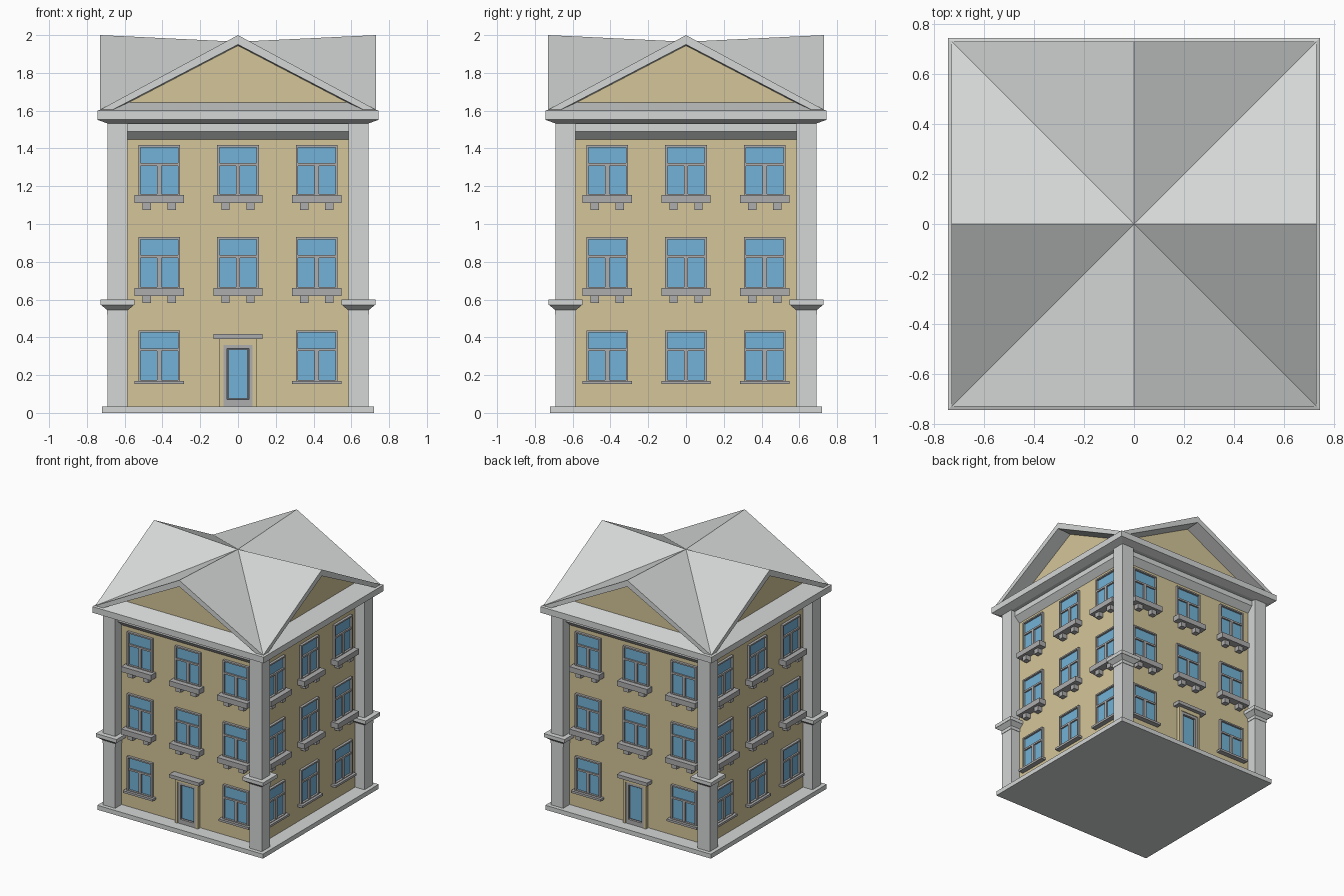
import bpy, bmesh, math
from mathutils import Matrix, Vector

if "Cube" in bpy.data.objects:
    bpy.data.objects.remove(bpy.data.objects["Cube"])

def material(name, rgb):
    m = bpy.data.materials.new(name)
    m.diffuse_color = (*rgb, 1)
    m.use_nodes = True
    m.node_tree.nodes["Principled BSDF"].inputs["Base Color"].default_value = m.diffuse_color
    return m

TRIM = material("pale_stone", (0.66, 0.68, 0.67))
WALL = material("tan_plaster", (0.66, 0.56, 0.32))
FRAME = material("grey_frame", (0.42, 0.42, 0.42))
GLASS = material("blue_glass", (0.17, 0.45, 0.68))
DARK = material("dark_door_frame", (0.09, 0.11, 0.13))

W = 0.61                                   # wall plane distance from the centre

def finish(name, bm, mat):
    bmesh.ops.recalc_face_normals(bm, faces=bm.faces)
    me = bpy.data.meshes.new(name)
    bm.to_mesh(me)
    bm.free()
    me.materials.append(mat)
    ob = bpy.data.objects.new(name, me)
    bpy.context.collection.objects.link(ob)
    return ob

def square_loft(bm, profile, cx=0, cy=0):
    """Stack of square rings (half width, z), capped at both ends."""
    rings = [[bm.verts.new((cx + sx * h, cy + sy * h, z))
              for sx, sy in ((-1, -1), (1, -1), (1, 1), (-1, 1))] for h, z in profile]
    for a, b in zip(rings, rings[1:]):
        for i in range(4):
            j = (i + 1) % 4
            bm.faces.new((a[i], a[j], b[j], b[i]))
    bm.faces.new(rings[0][::-1])
    bm.faces.new(rings[-1])

def side_boxes(name, boxes, mat, side):
    """Boxes (u0, u1, z0, z1, d0, d1) with d measured outward from the wall."""
    bm = bmesh.new()
    for u0, u1, z0, z1, d0, d1 in boxes:
        mtx = (Matrix.Translation(((u0 + u1) / 2, -W - (d0 + d1) / 2, (z0 + z1) / 2))
               @ Matrix.Diagonal((u1 - u0, d1 - d0, z1 - z0, 1)))
        bmesh.ops.create_cube(bm, size=1, matrix=mtx)
    bm.transform(Matrix.Rotation(side * math.pi / 2, 4, 'Z'))
    return finish(name, bm, mat)

def side_prism(name, pts, mat, side):
    """Prism through points given as two matching end outlines."""
    bm = bmesh.new()
    a, b = [[bm.verts.new(p) for p in outline] for outline in pts]
    bm.faces.new(a)
    bm.faces.new(b[::-1])
    for i in range(len(a)):
        j = (i + 1) % len(a)
        bm.faces.new((a[i], a[j], b[j], b[i]))
    bm.transform(Matrix.Rotation(side * math.pi / 2, 4, 'Z'))
    return finish(name, bm, mat)

# main stacked masses
for name, profile, mat in (
        ("base_slab", [(0.72, 0), (0.72, 0.035)], TRIM),
        ("wall_body", [(W, 0.03), (W, 1.56)], WALL),
        ("cornice", [(0.685, 1.53), (0.745, 1.552), (0.745, 1.60), (W, 1.645)], TRIM)):
    bm = bmesh.new()
    square_loft(bm, profile)
    finish(name, bm, mat)

# corner pillars with a collar
for sx in (-1, 1):
    for sy in (-1, 1):
        bm = bmesh.new()
        square_loft(bm, [(0.0525, 0.03), (0.0525, 0.52), (0.056, 0.52), (0.056, 0.545),
                         (0.088, 0.572), (0.09, 0.572), (0.09, 0.60), (0.0525, 0.60),
                         (0.0525, 1.54)], sx * 0.6375, sy * 0.6375)
        finish("corner_pillar", bm, TRIM)

# four-gabled roof slab: ridges dip slightly to the centre, valleys run to the corners
bm = bmesh.new()
R = 0.73
rings = []
for peak, corner, mid in ((2.0, 1.605, 1.965), (1.95, 1.57, 1.915)):
    ring = []
    for k in range(4):
        rot = Matrix.Rotation(k * math.pi / 2, 3, 'Z')
        ring.append(bm.verts.new(rot @ Vector((0, -R, peak))))
        ring.append(bm.verts.new(rot @ Vector((R, -R, corner))))
    centre = bm.verts.new((0, 0, mid))
    for i in range(8):
        bm.faces.new((centre, ring[i], ring[(i + 1) % 8]))
    rings.append(ring)
for i in range(8):
    j = (i + 1) % 8
    bm.faces.new((rings[0][i], rings[1][i], rings[1][j], rings[0][j]))
finish("roof", bm, TRIM)

def window(x, z0, z1):
    """Frame bars and glass of a two-leaf window with a top light."""
    h, b, t = 0.11, 0.011, z1 - 0.102
    bars = [(x - h, x - h + b, z0, z1, -0.01, 0.02), (x + h - b, x + h, z0, z1, -0.01, 0.02),
            (x - h, x + h, z1 - b, z1, -0.01, 0.02), (x - h, x + h, z0, z0 + 0.005, -0.01, 0.02),
            (x - h, x + h, t - 0.007, t + 0.007, -0.01, 0.016),
            (x - 0.011, x + 0.011, z0, t, -0.01, 0.016)]
    return bars, (x - h + 0.002, x + h - 0.002, z0, z1 - 0.002, -0.004, 0.004)

ROWS = ((0.17, 0.437), (0.662, 0.93), (1.153, 1.417))
for side in range(4):
    has_door = side % 2 == 0
    frames, panes, ledges = [], [], []
    for row, (z0, z1) in enumerate(ROWS):
        for x in (-0.417, 0, 0.417):
            if has_door and row == 0 and x == 0:
                continue
            bars, pane = window(x, z0, z1)
            frames += bars
            panes.append(pane)
            if row == 0:                    # thin ground-floor sill
                ledges.append((x - 0.13, x + 0.13, z0 - 0.017, z0, -0.01, 0.04))
            else:                           # heavy ledge on two brackets
                ledges.append((x - 0.13, x + 0.13, z0 - 0.042, z0, -0.01, 0.06))
                for s in (-0.066, 0.066):
                    ledges.append((x + s - 0.022, x + s + 0.022, z0 - 0.08, z0 - 0.042,
                                   -0.01, 0.04))
    side_boxes("window_frames", frames, FRAME, side)
    side_boxes("window_glass", panes, GLASS, side)
    side_boxes("window_ledges", ledges, FRAME, side)

    if has_door:
        side_boxes("door_surround", [(-0.098, -0.078, 0.03, 0.39, -0.01, 0.03),
                                     (0.078, 0.098, 0.03, 0.39, -0.01, 0.03),
                                     (-0.098, 0.098, 0.36, 0.39, -0.01, 0.03)], WALL, side)
        side_boxes("door_lintel", [(-0.13, 0.13, 0.39, 0.417, -0.01, 0.06)], FRAME, side)
        side_boxes("door_frame", [(-0.08, -0.057, 0.035, 0.362, -0.01, 0.025),
                                  (0.057, 0.08, 0.035, 0.362, -0.01, 0.025),
                                  (-0.057, 0.057, 0.34, 0.362, -0.01, 0.025),
                                  (-0.057, 0.057, 0.035, 0.07, -0.01, 0.025)], FRAME, side)
        side_boxes("door_leaf", [(-0.058, 0.058, 0.068, 0.342, -0.005, 0.008)], DARK, side)
        side_boxes("door_glass", [(-0.047, 0.047, 0.078, 0.332, 0, 0.013)], GLASS, side)

    # moulding under the cornice, between the pillars
    section = ((W - 0.02, 1.447), (W, 1.447), (W + 0.045, 1.49), (W + 0.045, 1.535),
               (W - 0.02, 1.535))
    side_prism("frieze_moulding", [[(x, -d, z) for d, z in section] for x in (-0.59, 0.59)],
               TRIM, side)

    # gable wall set back under the roof edge
    gable = ((-0.66, 1.60), (0.66, 1.60), (0, 1.949))
    side_prism("gable_wall", [[(x, -d, z) for x, z in gable] for d in (W + 0.002, W - 0.02)],
               WALL, side)
